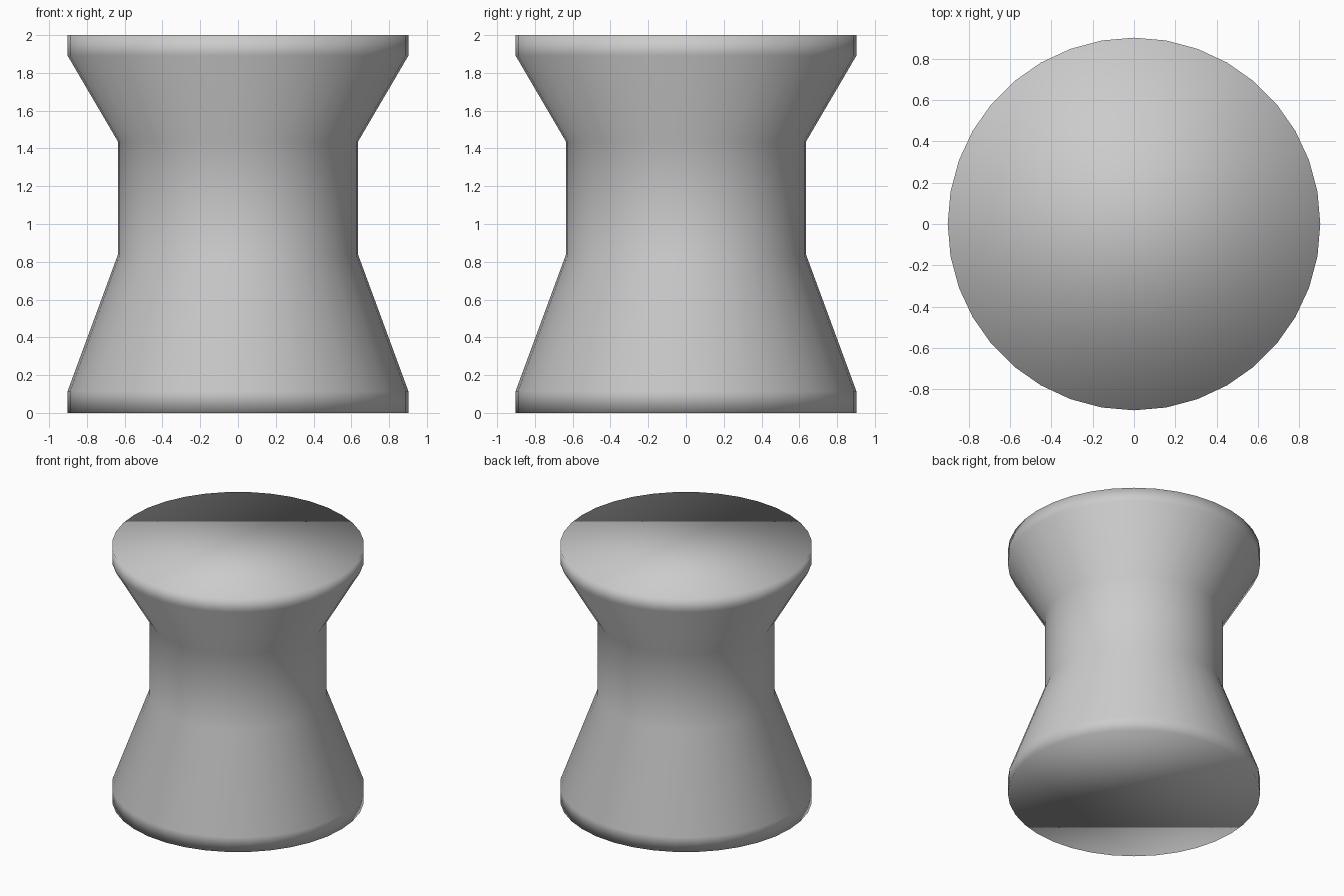
import bpy, bmesh
from math import cos, sin, tau

if "Cube" in bpy.data.objects:
    bpy.data.objects.remove(bpy.data.objects["Cube"])

SIDES = 36
# Spool profile as (radius, height), bottom to top
PROFILE = [(0.902, 0.0), (0.902, 0.115), (0.636, 0.837),
           (0.636, 1.437), (0.902, 1.891), (0.902, 2.0)]

bm = bmesh.new()

# One ring of vertices per profile point
rings = [[bm.verts.new((r * cos(tau * i / SIDES), r * sin(tau * i / SIDES), z))
          for i in range(SIDES)] for r, z in PROFILE]

# Side walls
for low, high in zip(rings, rings[1:]):
    for i in range(SIDES):
        j = (i + 1) % SIDES
        bm.faces.new((low[i], low[j], high[j], high[i]))

# Flat end caps
bm.faces.new(rings[0][::-1])
bm.faces.new(rings[-1])

# Fully smooth shading, rims included
for face in bm.faces:
    face.smooth = True

mesh = bpy.data.meshes.new("spool_pedestal")
bm.to_mesh(mesh)
bm.free()
bpy.context.collection.objects.link(bpy.data.objects.new("spool_pedestal", mesh))
